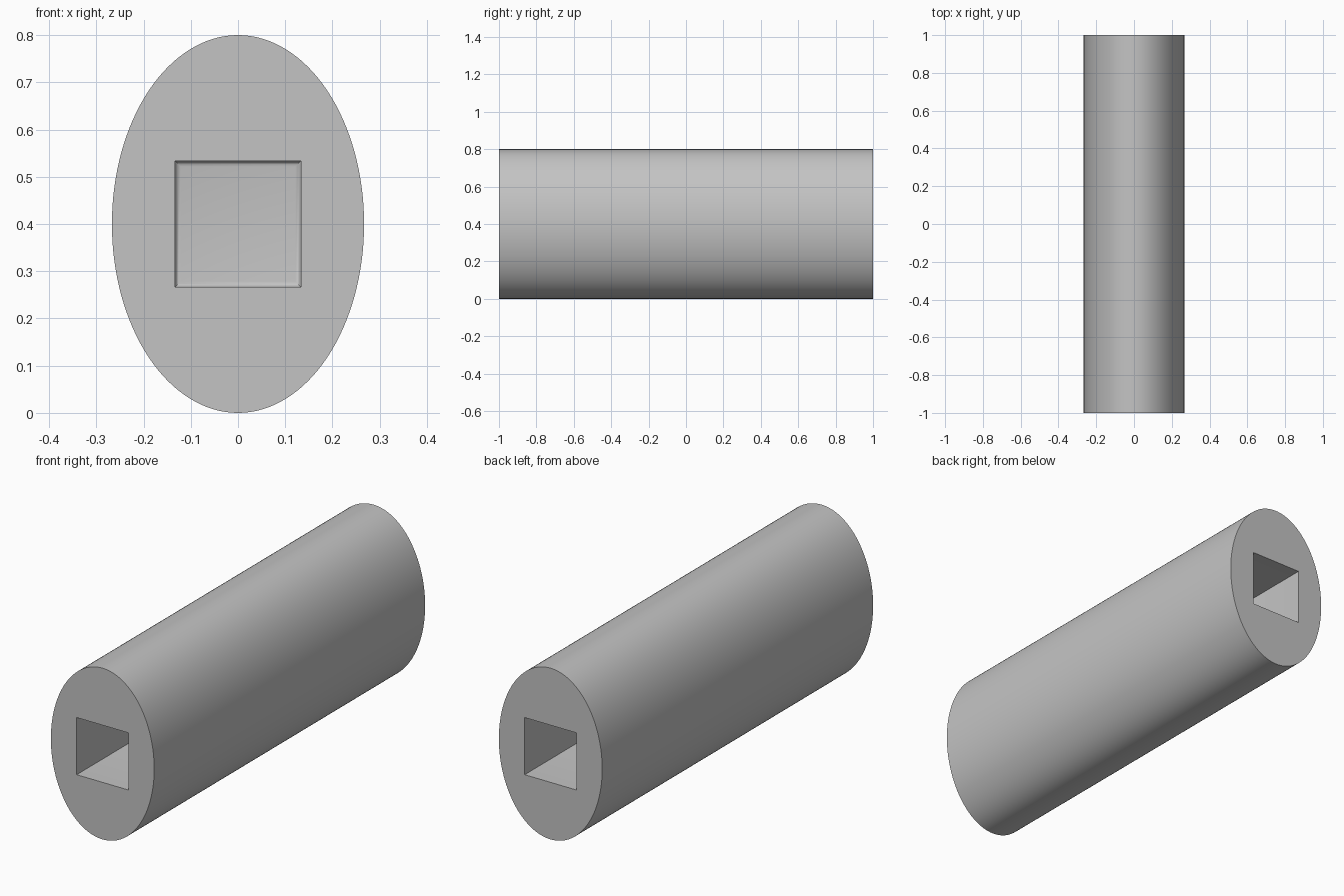
import bpy, math

if "Cube" in bpy.data.objects:
    bpy.data.objects.remove(bpy.data.objects["Cube"])

HALF_LEN, HALF_W, HALF_H = 1.0, 0.267, 0.4
SOCKET, DEPTH, FILLET = 0.267, 0.6, 0.012

grey = bpy.data.materials.new("plain grey")
grey.diffuse_color = (0.55, 0.55, 0.55, 1)
grey.use_nodes = True
grey.node_tree.nodes["Principled BSDF"].inputs["Base Color"].default_value = grey.diffuse_color

# Elliptical bar lying along y
bpy.ops.mesh.primitive_cylinder_add(vertices=128, radius=1, depth=2 * HALF_LEN,
                                    location=(0, 0, HALF_H),
                                    rotation=(math.pi / 2, 0, 0))
bar = bpy.context.object
bar.name = "elliptical_bar"
bar.scale = (HALF_W, HALF_H, 1)
bpy.ops.object.transform_apply(location=False, rotation=True, scale=True)
bar.data.materials.append(grey)


def socket_cutter(side):
    """Square block with softly rounded edges at its inner end."""
    length = DEPTH + 0.1
    bpy.ops.mesh.primitive_cube_add(
        size=1, location=(0, side * (HALF_LEN - DEPTH + length / 2), HALF_H))
    cutter = bpy.context.object
    cutter.name = "front_socket_cutter" if side < 0 else "back_socket_cutter"
    cutter.scale = (SOCKET, length, SOCKET)
    bpy.ops.object.transform_apply(location=False, rotation=False, scale=True)
    cutter.data.materials.append(grey)
    # Round only the four edges of the inner end
    weights = cutter.data.attributes.new("bevel_weight_edge", 'FLOAT', 'EDGE')
    for e in cutter.data.edges:
        if all(cutter.data.vertices[v].co.y * side < 0 for v in e.vertices):
            weights.data[e.index].value = 1.0
    bevel = cutter.modifiers.new("fillet", 'BEVEL')
    bevel.limit_method = 'WEIGHT'
    bevel.width = FILLET
    bevel.segments = 4
    cutter.hide_render = True
    return cutter


# Square blind sockets in both ends
cutters = [socket_cutter(s) for s in (-1, 1)]
for c in cutters:
    cut = bar.modifiers.new("socket", 'BOOLEAN')
    cut.operation = 'DIFFERENCE'
    cut.solver = 'EXACT'
    cut.object = c

bpy.ops.object.select_all(action='DESELECT')
bar.select_set(True)
bpy.context.view_layer.objects.active = bar
for m in list(bar.modifiers):
    bpy.ops.object.modifier_apply(modifier=m.name)
for c in cutters:
    bpy.data.objects.remove(c)
bpy.ops.object.shade_smooth_by_angle(angle=math.radians(30))
